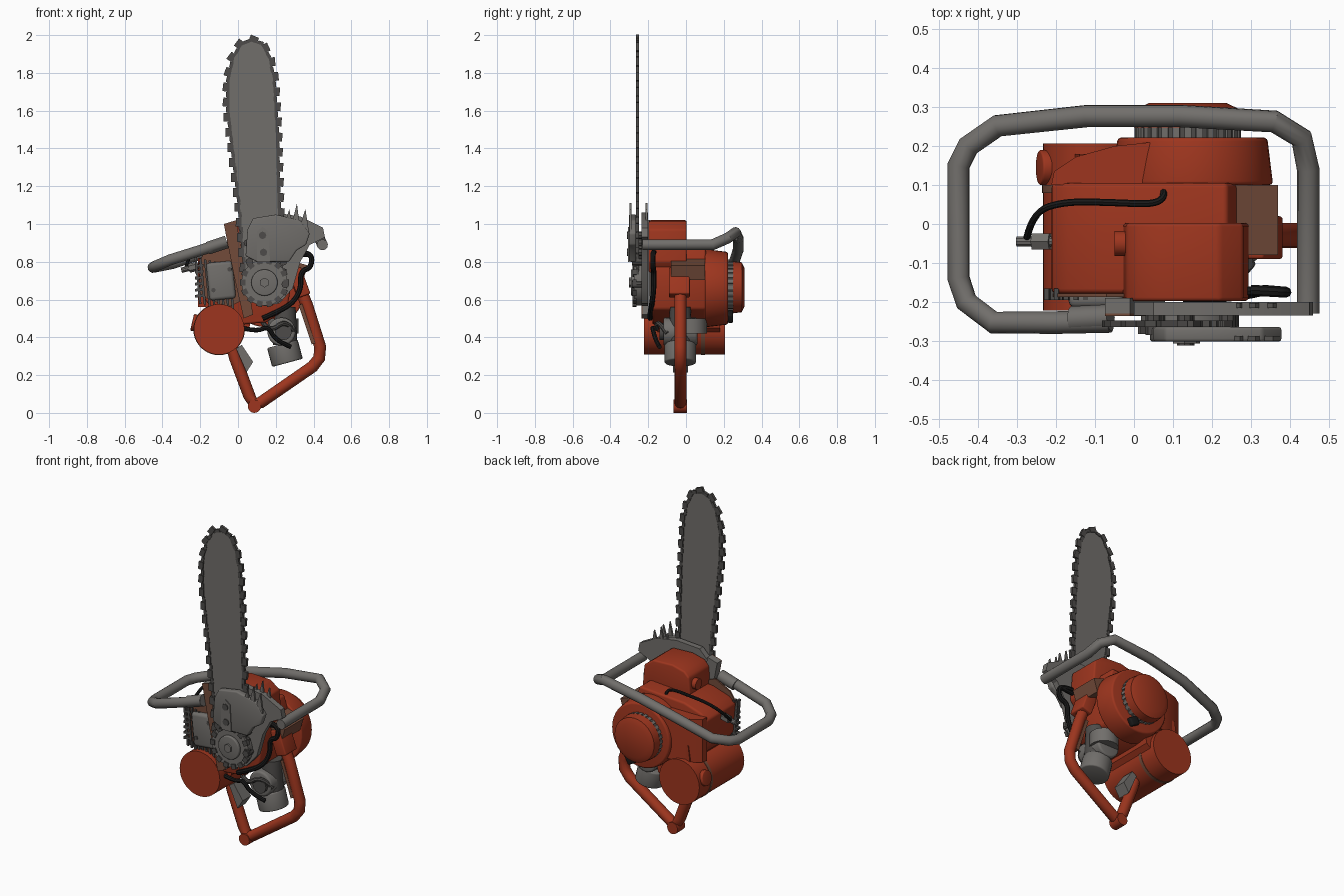
import bpy, bmesh, math
from mathutils import Vector, Matrix

if "Cube" in bpy.data.objects:
    bpy.data.objects.remove(bpy.data.objects["Cube"], do_unlink=True)


def material(name, r, g, b):
    m = bpy.data.materials.new(name)
    m.use_nodes = True
    m.diffuse_color = (r, g, b, 1)
    m.node_tree.nodes["Principled BSDF"].inputs["Base Color"].default_value = (r, g, b, 1)
    return m


RED = material("red paint", .34, .036, .013)
WORN = material("worn brown", .17, .07, .042)
STEEL = material("grey steel", .165, .157, .147)
DARK = material("dark grey steel", .075, .071, .067)
BLACK = material("black rubber", .01, .01, .01)


def finish(name, bm, mat, bevel=0):
    """Turn a bmesh into a named, shaded object."""
    bmesh.ops.recalc_face_normals(bm, faces=bm.faces)
    if bevel:
        edges = [e for e in bm.edges if e.calc_face_angle(0) > .6]
        bmesh.ops.bevel(bm, geom=edges, offset=bevel, segments=3, profile=.5, affect='EDGES', clamp_overlap=True)
    me = bpy.data.meshes.new(name)
    bm.to_mesh(me)
    bm.free()
    me.materials.append(mat)
    me.shade_smooth()
    me.set_sharp_from_angle(angle=.6)
    ob = bpy.data.objects.new(name, me)
    bpy.context.collection.objects.link(ob)
    return ob


def prism(name, pts, y0, y1, mat, bevel=0):
    """Extrude an x-z outline along y."""
    bm = bmesh.new()
    face = bm.faces.new([bm.verts.new((x, y0, z)) for x, z in pts])
    ext = bmesh.ops.extrude_face_region(bm, geom=[face])
    new = [v for v in ext["geom"] if isinstance(v, bmesh.types.BMVert)]
    bmesh.ops.translate(bm, verts=new, vec=(0, y1 - y0, 0))
    return finish(name, bm, mat, bevel)


def add_box(bm, c, size, tilt=0):
    m = Matrix.Translation(c) @ Matrix.Rotation(tilt, 4, 'Y') @ Matrix.Diagonal((*size, 1))
    bmesh.ops.create_cube(bm, size=1, matrix=m)


def box(name, c, size, mat, tilt=0, bevel=0):
    bm = bmesh.new()
    add_box(bm, c, size, tilt)
    return finish(name, bm, mat, bevel)


def cyl(name, a, b, r, mat, r2=None, sides=32, bevel=0):
    """Cylinder or cone from point a to point b."""
    a, b = Vector(a), Vector(b)
    d = b - a
    m = Matrix.Translation((a + b) / 2) @ d.to_track_quat('Z', 'Y').to_matrix().to_4x4()
    bm = bmesh.new()
    bmesh.ops.create_cone(bm, cap_ends=True, segments=sides, radius1=r,
                          radius2=r if r2 is None else r2, depth=d.length, matrix=m)
    return finish(name, bm, mat, bevel)


def tube(name, pts, r, mat, sides=4, kind='POLY'):
    """Round rod along a path, converted to a mesh."""
    cu = bpy.data.curves.new(name + " path", 'CURVE')
    cu.dimensions = '3D'
    cu.bevel_depth, cu.bevel_resolution, cu.use_fill_caps = r, sides, True
    sp = cu.splines.new(kind)
    sp.points.add(len(pts) - 1)
    for p, co in zip(sp.points, pts):
        p.co = (*co, 1)
    if kind == 'NURBS':
        sp.use_endpoint_u, sp.order_u, sp.resolution_u = True, 3, 6
    tmp = bpy.data.objects.new("tmp", cu)
    bpy.context.collection.objects.link(tmp)
    dg = bpy.context.evaluated_depsgraph_get()
    bm = bmesh.new()
    bm.from_mesh(tmp.evaluated_get(dg).to_mesh())
    bpy.data.objects.remove(tmp, do_unlink=True)
    return finish(name, bm, mat)


# Guide bar with its chain
bar = [(.04, .72), (.01, 1.1), (-.045, 1.6), (-.045, 1.76), (-.02, 1.88), (.02, 1.945), (.07, 1.965),
       (.12, 1.95), (.16, 1.89), (.185, 1.77), (.2, 1.5), (.21, 1.1), (.22, .72)]
prism("guide_bar", bar, -.261, -.251, STEEL)
rim = [((x - .085) * 1.1 + .085, z + (.012 if z > 1.9 else 0)) for x, z in bar]
prism("chain_rim", rim, -.258, -.254, DARK)

bm = bmesh.new()
step, left, count = .04, .01, 0
for (x0, z0), (x1, z1) in zip(rim, rim[1:]):
    seg = Vector((x1 - x0, z1 - z0))
    out = Vector((-seg.y, seg.x)).normalized()
    angle = -math.atan2(seg.y, seg.x)
    while left < seg.length:
        big = count % 2
        p = Vector((x0, z0)) + seg * (left / seg.length) + out * (.007 if big else -.004)
        add_box(bm, (p.x, -.256, p.y), (.046 if big else .03, .016, .03 if big else .018), angle + .12 * big)
        left += step
        count += 1
    left -= seg.length
finish("chain_links", bm, DARK)

# Clutch cover, shield and bumper spikes
shield = [(0, 1.0), (.05, 1.05), (.2, 1.06), (.33, 1.04), (.45, .98), (.46, .93), (.38, .89), (.33, .8),
          (.29, .66), (.22, .58), (.14, .565), (.06, .61), (.03, .7), (.02, .85)]
prism("shield", shield, -.235, -.2, STEEL)
prism("clutch_cover", [(.04, .83), (.05, .97), (.08, 1.03), (.2, 1.05), (.33, 1.02), (.38, .95), (.36, .89),
                       (.31, .86), (.27, .8), (.1, .8)], -.302, -.264, STEEL, .008)
side = [(-.075, 1.0), (-.01, 1.02), (.04, .75), (.08, .52), (.03, .5), (-.02, .72)]
prism("side_plate", side, -.23, -.19, STEEL)
prism("side_plate_face", side, -.236, -.23, WORN)
cyl("clutch_drum", (.14, -.275, .69), (.14, -.2, .69), .122, STEEL)
cyl("clutch_boss", (.14, -.292, .69), (.14, -.27, .69), .07, STEEL, sides=24, bevel=.006)
cyl("clutch_nut", (.14, -.302, .69), (.14, -.29, .69), .026, STEEL, sides=6)
bm = bmesh.new()
for i in range(14):
    a = math.tau * i / 14
    add_box(bm, (.14 + .115 * math.cos(a), -.272, .69 + .115 * math.sin(a)), (.03, .02, .03), -a)
finish("sprocket_lugs", bm, DARK)
prism("bolt_pad", [(.1, .8), (.1, .96), (.13, .985), (.16, .96), (.17, .8)], -.307, -.3, STEEL)
for i, (x, z) in enumerate([(.13, .94), (.135, .85), (.05, .9), (.06, .8), (.24, .8), (.25, .68)]):
    cyl(f"cover_bolt_{i}", (x, -.312 if i < 2 else -.285, z), (x, -.23, z), .02, DARK, sides=8)
for y in (-.3, -.215):
    for x, h in ((.26, 1.08), (.3, 1.11), (.345, 1.08)):
        prism("bumper_spike", [(x - .02, .98), (x + .012, h), (x + .03, .96)], y, y + .012, STEEL)

# Wraparound front handle
tube("front_handle", [(-.06, -.25, .905), (-.2, -.253, .86), (-.36, -.253, .81), (-.43, -.2, .78), (-.45, -.14, .77),
     (-.45, .15, .77), (-.425, .2, .775), (-.35, .252, .79), (-.12, .277, .865), (.12, .277, .92), (.36, .263, .955),
     (.43, .22, .925), (.447, .14, .89), (.447, -.23, .89)], .029, STEEL)
cyl("handle_clamp", (-.16, -.245, .872), (-.06, -.24, .905), .034, STEEL, sides=12)

# Engine block, top box and fuel tank
prism("engine_block", [(-.2, .63), (-.212, .8), (-.17, .835), (-.06, .87), (.24, .89), (.29, .72), (.26, .55),
                       (.15, .48), (-.06, .46)], -.178, .105, RED, .012)
prism("engine_front_plate", [(-.2, .62), (-.208, .8), (-.17, .86), (-.07, .91), (0, .88), (.03, .6), (-.05, .56)],
      -.187, -.178, WORN)
prism("top_box", [(-.03, .84), (-.02, .97), (.01, 1.0), (.09, 1.02), (.22, 1.015), (.28, .97), (.295, .8), (.25, .74)],
      -.198, .003, RED, .01)
cyl("box_knob", (-.05, -.05, .92), (-.02, -.05, .92), .032, RED, sides=16)
cyl("fuel_tank", (-.1, -.222, .442), (-.1, .207, .442), .134, RED, sides=40)
cyl("tank_strap", (-.1, .08, .442), (-.1, .1, .442), .1365, WORN, sides=40)
cyl("fuel_cap", (-.2, .145, .47), (-.243, .145, .48), .045, RED, sides=20, bevel=.005)
prism("tank_neck", [(-.16, .5), (-.14, .66), (.1, .64), (.06, .45), (0, .4)], -.15, .18, RED)

# Cylinder fins, muffler and spark plug
bm = bmesh.new()
for i in range(8):
    add_box(bm, (-.212 + .025 * i, -.18, .7 - .006 * i), (.012, .03, .25), -.1)
for i in range(6):
    add_box(bm, (-.205, -.18, .62 + .032 * i), (.045, .03, .014), -.1)
finish("cooling_fins", bm, DARK)
box("muffler", (-.09, -.19, .7), (.14, .05, .2), STEEL, -.1, .018)
for x, z in ((-.13, .65), (-.045, .76)):
    cyl("muffler_bolt", (x, -.22, z), (x, -.21, z), .012, DARK, sides=8)
cyl("spark_plug", (-.3, -.045, .755), (-.2, -.045, .78), .014, STEEL, sides=10)
cyl("plug_nut", (-.26, -.045, .765), (-.215, -.045, .776), .024, STEEL, sides=6)
tube("plug_wire", [(-.275, -.035, .77), (-.26, .03, .84), (-.18, .058, .885), (-.05, .055, .895),
     (.05, .05, .9), (.08, .07, .895), (.075, .085, .87)], .009, BLACK, 2, 'NURBS')

# Flywheel housing with its air scoop, and starter
cyl("flywheel_housing", (.15, .1, .66), (.15, .222, .66), .207, RED, .192, sides=40, bevel=.01)
scoop = prism("housing_scoop", [(-.212, .1), (-.205, .135), (-.15, .172), (-.05, .2), (.15, .221), (.15, .1)],
              -.82, -.56, RED)
scoop.rotation_euler.x = -math.pi / 2
cyl("starter_vent", (.138, .21, .665), (.138, .255, .665), .132, DARK, sides=32)
bm = bmesh.new()
for i in range(28):
    a = math.tau * i / 28
    add_box(bm, (.138 + .13 * math.cos(a), .236, .665 + .13 * math.sin(a)), (.014, .03, .018), -a)
finish("vent_ribs", bm, STEEL)
cyl("starter_cap", (.138, .248, .665), (.138, .296, .665), .138, RED, .132, sides=32)
cyl("starter_dome", (.138, .295, .665), (.138, .31, .665), .132, RED, .1, sides=32)
box("rope_guide", (.2, .235, .51), (.06, .03, .05), BLACK, .5, .008)

# Rear handle loop
tube("rear_handle", [(.28, -.03, .77), (.32, -.03, .68), (.365, -.03, .57), (.435, -.03, .35), (.43, -.03, .29),
     (.395, -.03, .245), (.12, -.03, .055), (.085, -.03, .05), (.06, -.03, .09), (-.015, -.03, .29), (-.05, -.03, .42)],
     .032, RED)
cyl("handle_foot", (.087, -.066, .035), (.087, .006, .035), .035, RED, sides=16)
prism("handle_flap", [(-.01, .34), (.02, .36), (.08, .27), (.045, .215), (.03, .25)], -.07, .01, STEEL)
box("throttle_strip", (.365, -.03, .47), (.02, .05, .22), WORN, -.32)
box("handle_bracket", (.325, -.035, .69), (.07, .11, .15), RED, -.35, .008)
box("bracket_web", (.3, .01, .76), (.12, .18, .08), WORN, .3)

# Carburettor and air cup
cyl("air_cup", (.235, -.03, .365), (.262, -.03, .265), .084, STEEL, sides=24, bevel=.008)
cyl("carburettor", (.23, -.12, .43), (.23, .06, .43), .075, STEEL, sides=20, bevel=.012)
cyl("carburettor_cap", (.24, -.14, .43), (.24, -.11, .43), .045, DARK, sides=12)
cyl("intake_neck", (.25, -.03, .56), (.25, -.03, .36), .055, DARK, .065, sides=16)
cyl("lower_flange", (.24, .03, .5), (.24, .03, .42), .08, STEEL, sides=20)

# Hoses and lever
tube("long_hose", [(.3, -.17, .85), (.39, -.175, .855), (.39, -.175, .77), (.33, -.17, .75), (.335, -.17, .66),
     (.29, -.18, .58), (.2, -.19, .53), (.13, -.19, .5)], .014, BLACK, 2, 'NURBS')
tube("fuel_hose", [(.02, -.17, .45), (.1, -.17, .43), (.16, -.18, .46), (.2, -.16, .38), (.28, -.14, .35)],
     .012, BLACK, 2, 'NURBS')
cyl("choke_lever", (.29, -.172, .83), (.38, -.175, .84), .012, BLACK, sides=8)
tube("intake_hose", [(.12, -.15, .5), (.16, -.16, .42), (.26, -.15, .5), (.3, -.1, .42)], .013, DARK, 2, 'NURBS')
